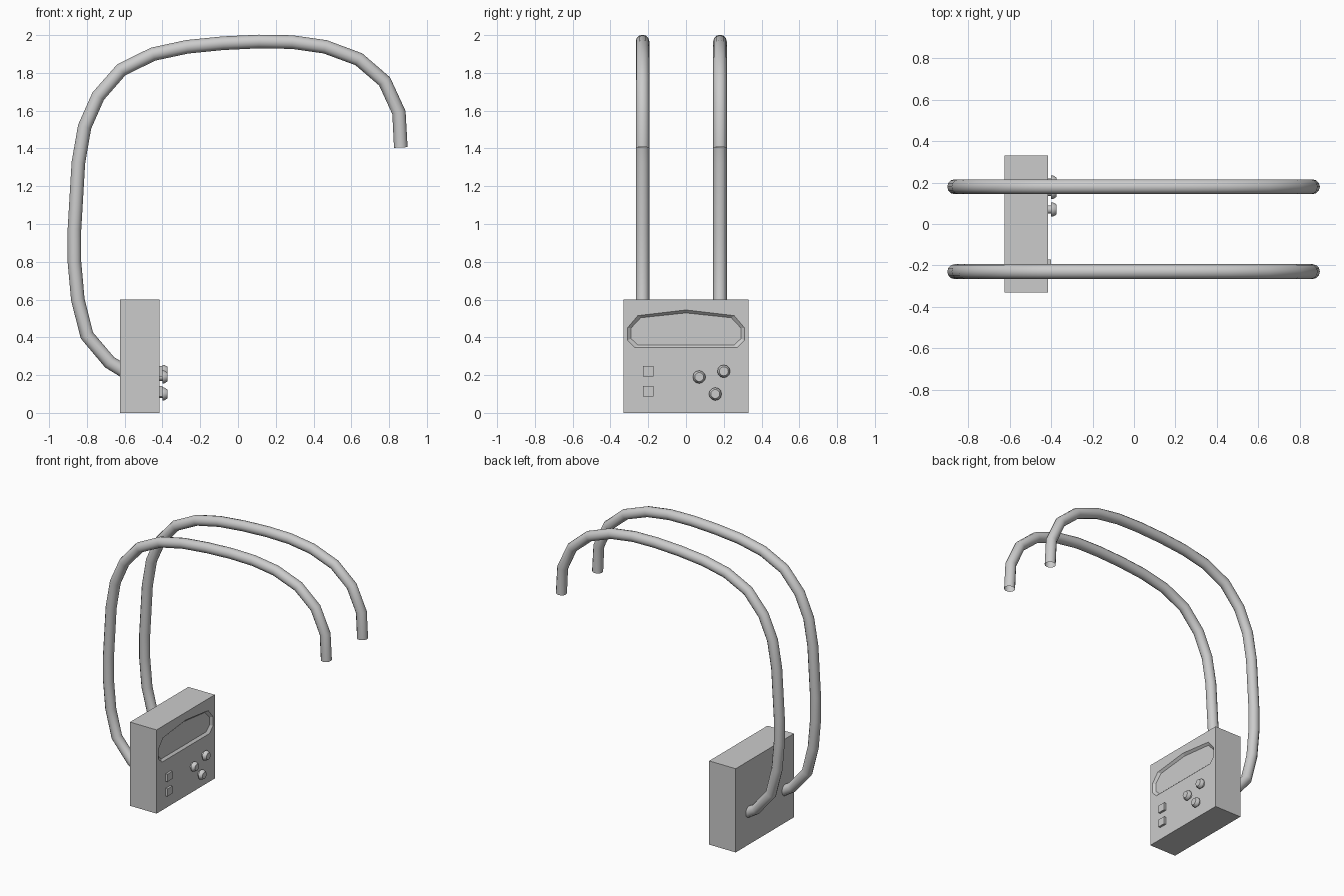
import bpy, bmesh
from math import radians
from mathutils import Matrix

if "Cube" in bpy.data.objects:
    bpy.data.objects.remove(bpy.data.objects["Cube"])

FRONT = -0.415  # x of the control face


def make_object(name, bm, smooth=False):
    bmesh.ops.recalc_face_normals(bm, faces=bm.faces)
    mesh = bpy.data.meshes.new(name)
    bm.to_mesh(mesh)
    bm.free()
    ob = bpy.data.objects.new(name, mesh)
    bpy.context.collection.objects.link(ob)
    if smooth:
        bpy.ops.object.select_all(action='DESELECT')
        ob.select_set(True)
        bpy.context.view_layer.objects.active = ob
        bpy.ops.object.shade_smooth_by_angle(angle=radians(40))
    return ob


def box(name, x0, x1, y0, y1, z0, z1):
    bm = bmesh.new()
    bmesh.ops.create_cube(bm, size=1, matrix=Matrix.Translation(
        ((x0 + x1) / 2, (y0 + y1) / 2, (z0 + z1) / 2))
        @ Matrix.Diagonal((x1 - x0, y1 - y0, z1 - z0, 1)))
    return make_object(name, bm)


# Control box
case = box("control_box", -0.625, FRONT, -0.33, 0.33, 0, 0.6)

# Shallow recess with sloped walls, cut into the control face
half = [(0, 0.545), (0.255, 0.515), (0.31, 0.45), (0.31, 0.385), (0.27, 0.345)]
outline = half + [(-y, z) for y, z in reversed(half[1:])]
bm = bmesh.new()
rings = []
for x, s in ((FRONT + 0.02, 1.05), (FRONT, 1.0), (FRONT - 0.015, 0.94)):
    sz = 1 - (1 - s) * 2.5
    rings.append([bm.verts.new((x, y * s, 0.44 + (z - 0.44) * sz))
                  for y, z in outline])
n = len(outline)
for a, b in zip(rings, rings[1:]):
    for i in range(n):
        bm.faces.new((a[i], a[(i + 1) % n], b[(i + 1) % n], b[i]))
bm.faces.new(rings[0])
bm.faces.new(rings[-1])
cutter = make_object("recess_cutter", bm)
cutter.hide_render = True
mod = case.modifiers.new("recess", 'BOOLEAN')
mod.object = cutter
mod.solver = 'EXACT'
bpy.context.view_layer.objects.active = case
bpy.ops.object.modifier_apply(modifier=mod.name)
bpy.data.objects.remove(cutter)

# Square buttons
for i, z in enumerate((0.22, 0.115)):
    box(f"square_button_{i + 1}", FRONT - 0.01, -0.40,
        -0.228, -0.172, z - 0.027, z + 0.027)

# Round knobs, lathed around the x axis
PROFILE = [(-0.425, 0.02), (-0.40, 0.02), (-0.40, 0.034),
           (-0.39, 0.034), (-0.374, 0.024), (-0.374, 0)]
for i, (y, z) in enumerate(((0.07, 0.19), (0.20, 0.22), (0.155, 0.10))):
    bm = bmesh.new()
    vs = [bm.verts.new((px, y + r, z)) for px, r in PROFILE]
    es = [bm.edges.new(p) for p in zip(vs, vs[1:])]
    bmesh.ops.spin(bm, geom=vs + es, cent=(0, y, z), axis=(1, 0, 0),
                   angle=radians(360), steps=12)
    bmesh.ops.remove_doubles(bm, verts=bm.verts, dist=1e-4)
    make_object(f"round_knob_{i + 1}", bm, smooth=True)

# Two bent tubes rising from the back of the box, with open ends
PATH = [(-0.56, 0.195), (-0.68, 0.268), (-0.80, 0.41), (-0.848, 0.60),
        (-0.866, 0.80), (-0.866, 0.97), (-0.845, 1.325), (-0.812, 1.515),
        (-0.74, 1.677), (-0.618, 1.816), (-0.45, 1.899), (-0.27, 1.938),
        (-0.08, 1.957), (0.11, 1.966), (0.287, 1.963), (0.462, 1.938),
        (0.64, 1.872), (0.776, 1.755), (0.852, 1.59), (0.862, 1.405)]
for name, y in (("front_tube", -0.23), ("back_tube", 0.18)):
    cu = bpy.data.curves.new(name, 'CURVE')
    cu.dimensions = '3D'
    cu.bevel_depth = 0.036
    cu.bevel_resolution = 4
    sp = cu.splines.new('POLY')
    sp.points.add(len(PATH) - 1)
    for p, (x, z) in zip(sp.points, PATH):
        p.co = (x, y, z, 1)
    ob = bpy.data.objects.new(name, cu)
    bpy.context.collection.objects.link(ob)
    bpy.ops.object.select_all(action='DESELECT')
    ob.select_set(True)
    bpy.context.view_layer.objects.active = ob
    bpy.ops.object.convert(target='MESH')
    bpy.ops.object.shade_smooth_by_angle(angle=radians(40))
